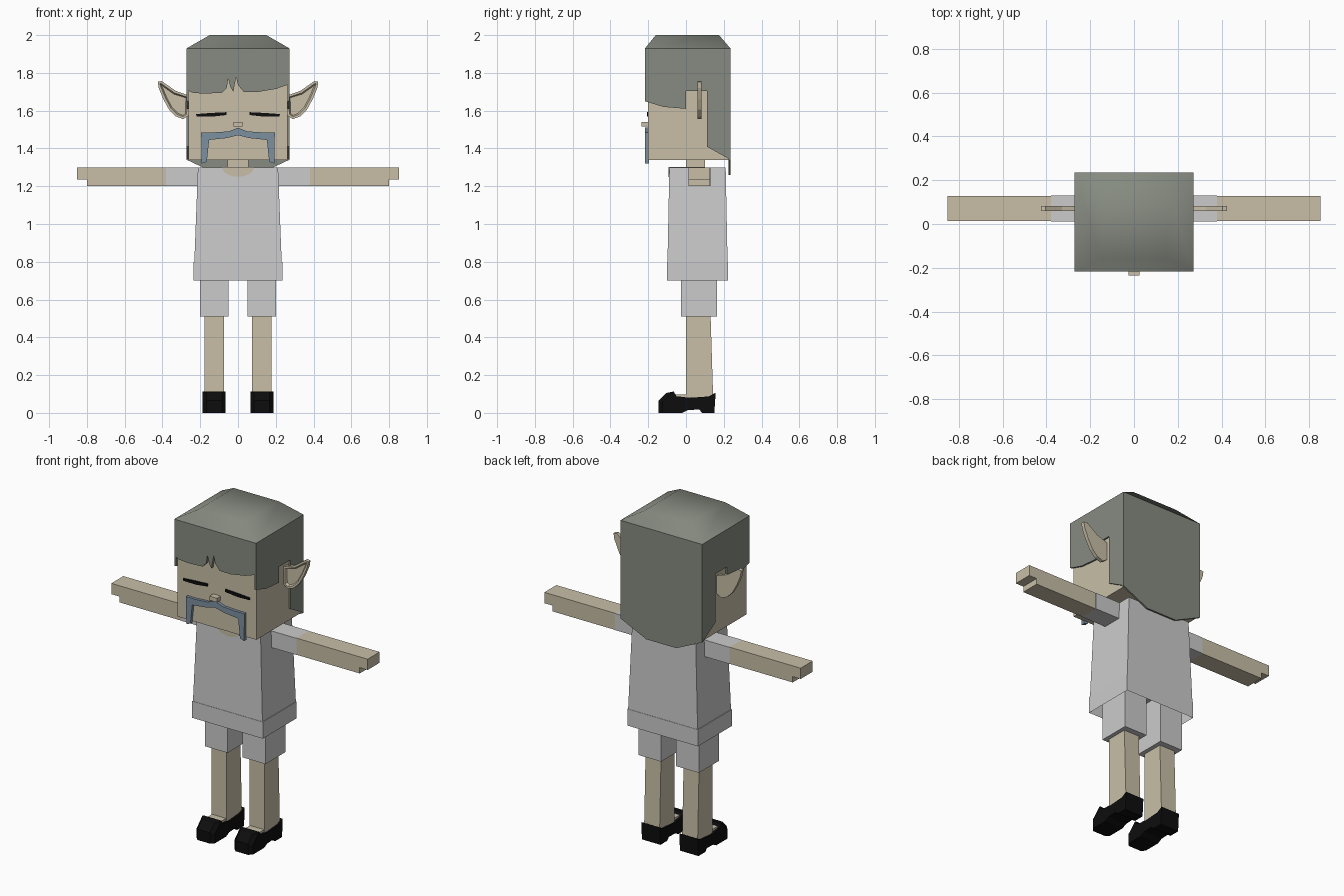
import bpy, bmesh, math

cube = bpy.data.objects.get("Cube")
if cube:
    bpy.data.objects.remove(cube)


def material(name, rgb):
    m = bpy.data.materials.new(name)
    m.use_nodes = True
    m.diffuse_color = (*rgb, 1)
    m.node_tree.nodes["Principled BSDF"].inputs["Base Color"].default_value = (*rgb, 1)
    return m


SKIN = material("skin", (0.58, 0.52, 0.39))
HAIR = material("grey hair", (0.24, 0.26, 0.22))
CLOTH = material("light grey cloth", (0.60, 0.60, 0.60))
BLUE = material("blue grey", (0.20, 0.28, 0.35))
BLACK = material("black", (0.004, 0.004, 0.004))


def finish(name, bm, mat):
    bmesh.ops.recalc_face_normals(bm, faces=bm.faces)
    me = bpy.data.meshes.new(name)
    bm.to_mesh(me)
    bm.free()
    me.materials.append(mat)
    ob = bpy.data.objects.new(name, me)
    bpy.context.collection.objects.link(ob)
    return ob


def frustum(bm, low, high, z0, z1):
    """Join two rectangles (x0, x1, y0, y1) at two heights."""
    rings = []
    for (x0, x1, y0, y1), z in ((low, z0), (high, z1)):
        rings.append([bm.verts.new((x, y, z))
                      for x, y in ((x0, y0), (x1, y0), (x1, y1), (x0, y1))])
    a, b = rings
    bottom = bm.faces.new(a[::-1])
    bm.faces.new(b)
    for i in range(4):
        j = (i + 1) % 4
        bm.faces.new((a[i], a[j], b[j], b[i]))
    return bottom


def box(name, x0, x1, y0, y1, z0, z1, mat, low=None):
    bm = bmesh.new()
    x0, x1 = sorted((x0, x1))
    frustum(bm, low or (x0, x1, y0, y1), (x0, x1, y0, y1), z0, z1)
    return finish(name, bm, mat)


def prism(pts, axis, a, b):
    """Extrude a 2D outline (u, z) along x or y between a and b."""
    bm = bmesh.new()

    def place(u, z, d):
        return (u, d, z) if axis == "y" else (d, u, z)
    front = [bm.verts.new(place(u, z, a)) for u, z in pts]
    back = [bm.verts.new(place(u, z, b)) for u, z in pts]
    cap = bm.faces.new(front)
    bm.faces.new(back[::-1])
    for i in range(len(pts)):
        j = (i + 1) % len(pts)
        bm.faces.new((front[j], front[i], back[i], back[j]))
    bmesh.ops.recalc_face_normals(bm, faces=bm.faces)
    return bm, cap


def plate(name, pts, axis, a, b, mat):
    return finish(name, prism(pts, axis, a, b)[0], mat)


# Head, neck and nose
box("head", -0.262, 0.262, -0.20, 0.226, 1.34, 1.92, SKIN)
box("neck", -0.055, 0.055, 0.0, 0.10, 1.2, 1.36, SKIN)
box("nose", -0.025, 0.025, -0.235, -0.19, 1.515, 1.54, SKIN)

# Hair: crown, fringe, back and side panels
bm = bmesh.new()
base = frustum(bm, (-0.272, 0.272, -0.217, 0.235), (-0.15, 0.15, -0.16, 0.175), 1.93, 2.0)
bm.faces.remove(base)
for f in bm.faces:
    f.smooth = True
finish("hair_crown", bm, HAIR)

fringe = [(-0.272, 1.93), (0.272, 1.93), (0.272, 1.74), (0.2, 1.715), (0.1, 1.698),
          (0.03, 1.70), (0, 1.735), (-0.01, 1.78), (-0.025, 1.70), (-0.04, 1.725),
          (-0.052, 1.77), (-0.06, 1.72), (-0.085, 1.695), (-0.18, 1.69),
          (-0.24, 1.695), (-0.272, 1.71)]
plate("hair_fringe", fringe, "y", -0.217, -0.20, HAIR)
back = [(-0.272, 1.93), (0.272, 1.93), (0.272, 1.34), (0.1, 1.26), (-0.1, 1.26), (-0.272, 1.34)]
plate("hair_back", back, "y", 0.225, 0.235, HAIR)
side = [(-0.217, 1.93), (0.235, 1.93), (0.235, 1.34), (0.11, 1.41), (0.11, 1.705),
        (0, 1.705), (0, 1.61), (-0.12, 1.62), (-0.217, 1.65)]

# Moustache: one half outline, reflected
half = [(0, 1.51), (0.05, 1.49), (0.13, 1.485), (0.195, 1.485), (0.192, 1.32),
        (0.165, 1.33), (0.153, 1.445), (0.06, 1.455), (0, 1.47)]
outline = half + [(-x, z) for x, z in half[-2:0:-1]]
plate("moustache", outline, "y", -0.217, -0.195, BLUE)

# Shirt, hollow underneath, with a round neckline
bm = bmesh.new()
hem = frustum(bm, (-0.235, 0.235, -0.10, 0.222), (-0.212, 0.212, -0.088, 0.21), 0.70, 1.30)
bmesh.ops.inset_region(bm, faces=[hem], thickness=0.012)
bmesh.ops.translate(bm, verts=hem.verts, vec=(0, 0, 0.1))
finish("shirt", bm, CLOTH)
curve = [(0.085 * math.cos(a), 1.302 - 0.052 * math.sin(a))
         for a in (math.pi * i / 10 for i in range(11))]
plate("neckline_front", curve, "y", -0.093, -0.085, SKIN)
box("neckline_top", -0.085, 0.085, -0.091, 0.10, 1.297, 1.303, SKIN)

ear = [(0.26, 1.68), (0.33, 1.705), (0.405, 1.757), (0.425, 1.753), (0.42, 1.72),
       (0.395, 1.66), (0.365, 1.605), (0.33, 1.57), (0.29, 1.555), (0.26, 1.575)]
eye = [(0.06, 1.577), (0.14, 1.568), (0.22, 1.57), (0.222, 1.582), (0.14, 1.588), (0.06, 1.592)]
shoe = [(-0.145, 0), (-0.145, 0.065), (-0.105, 0.105), (-0.065, 0.113), (-0.05, 0.088),
        (0.02, 0.08), (0.12, 0.087), (0.157, 0.107), (0.15, 0),
        (0.085, 0), (0.07, 0.018), (0.01, 0.015), (-0.02, 0)]

# Paired parts
for s, tag in ((1, "left_"), (-1, "right_")):
    plate(tag + "hair_side", side, "x", s * 0.262, s * 0.272, HAIR)
    plate(tag + "eye", [(s * x, z) for x, z in eye], "y", -0.207, -0.199, BLACK)

    # Ear with a sunken front
    bm, cap = prism([(s * x, z) for x, z in ear], "y", 0.06, 0.082)
    bmesh.ops.inset_region(bm, faces=[cap], thickness=0.013)
    bmesh.ops.inset_region(bm, faces=[cap], thickness=0.007)
    bmesh.ops.translate(bm, verts=cap.verts, vec=(0, 0.012, 0))
    finish(tag + "ear", bm, SKIN)

    # Sleeve, arm and stepped hand
    box(tag + "sleeve", s * 0.2, s * 0.38, 0.012, 0.13, 1.20, 1.30, CLOTH)
    arm = [(0.38, 1.30), (0.853, 1.30), (0.853, 1.235), (0.80, 1.235), (0.80, 1.20), (0.38, 1.20)]
    plate(tag + "arm", [(s * x, z) for x, z in arm], "y", 0.014, 0.128, SKIN)

    # Shorts, leg and foot
    box(tag + "shorts_leg", s * 0.05, s * 0.202, -0.027, 0.165, 0.51, 0.81, CLOTH)
    lo, hi = sorted((s * 0.075, s * 0.178))
    box(tag + "leg", lo, hi, 0, 0.13, 0.04, 0.52, SKIN, low=(lo, hi, 0, 0.145))
    box(tag + "foot", s * 0.08, s * 0.173, -0.055, 0.05, 0.04, 0.098, SKIN)

    # Shoe with trimmed toe corners
    bm, _ = prism(shoe, "x", s * 0.065, s * 0.188)
    toe = [e for e in bm.edges if all(v.co.y < -0.1 for v in e.verts)
           and abs(e.verts[0].co.x - e.verts[1].co.x) < 1e-4]
    bmesh.ops.bevel(bm, geom=toe, offset=0.02, segments=1, affect="EDGES")
    finish(tag + "shoe", bm, BLACK)
